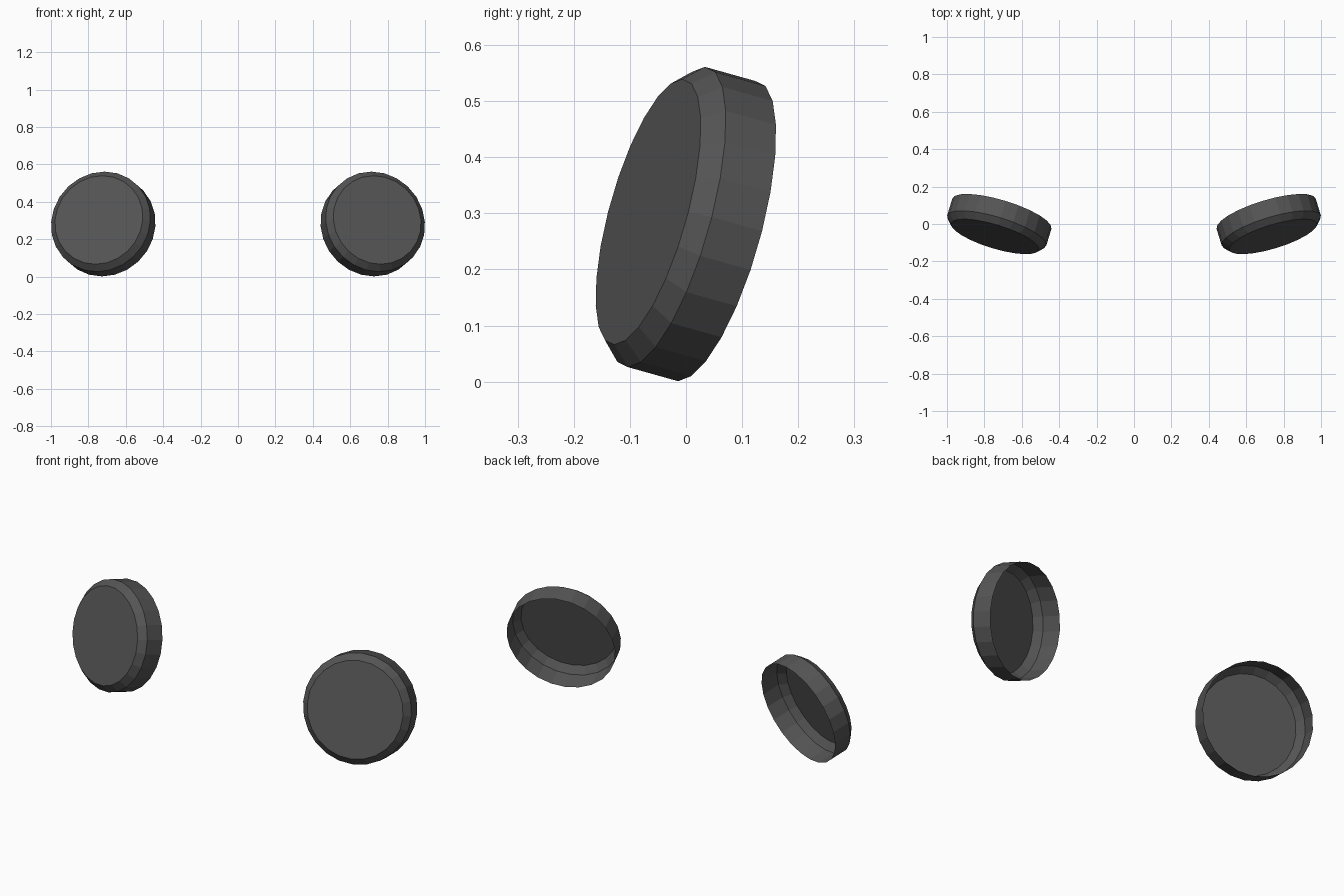
import bpy, bmesh
from math import sin, cos, pi, radians
from mathutils import Matrix, Euler

if "Cube" in bpy.data.objects:
    bpy.data.objects.remove(bpy.data.objects["Cube"])

SIDES = 24
# (radius, local y) from the front face edge, over the bevel, to the open back rim
PROFILE = [(0.245, -0.035), (0.277, 0.0), (0.277, 0.097)]


def open_cap(name, location, rotation):
    """Shallow bevelled cup facing -y, open at the back, mirrored across x = 0."""
    bm = bmesh.new()
    rings = [[bm.verts.new((r * sin(2 * pi * i / SIDES), y, r * cos(2 * pi * i / SIDES)))
              for i in range(SIDES)] for r, y in PROFILE]
    bm.faces.new(rings[0])
    for a, b in zip(rings, rings[1:]):
        for i in range(SIDES):
            j = (i + 1) % SIDES
            bm.faces.new((a[i], a[j], b[j], b[i]))
    bmesh.ops.recalc_face_normals(bm, faces=bm.faces[:])
    # make sure the front face points forward
    bm.faces.ensure_lookup_table()
    bm.normal_update()
    if bm.faces[0].normal.y > 0:
        bmesh.ops.reverse_faces(bm, faces=bm.faces[:])
    bm.transform(Matrix.Translation(location) @ Euler(rotation).to_matrix().to_4x4())
    mesh = bpy.data.meshes.new(name)
    bm.to_mesh(mesh)
    bm.free()
    obj = bpy.data.objects.new(name, mesh)
    bpy.context.collection.objects.link(obj)
    mirror = obj.modifiers.new("mirror", 'MIRROR')
    mirror.use_mirror_merge = False
    return obj


# Dark grey finish
dark = bpy.data.materials.new("dark_grey")
dark.diffuse_color = (0.09, 0.09, 0.09, 1)
dark.use_nodes = True
dark.node_tree.nodes["Principled BSDF"].inputs["Base Color"].default_value = dark.diffuse_color

# Pair of round caps, tilted up and turned outward
caps = open_cap("round_caps", (0.734, -0.035, 0.2935), (radians(-15), 0, radians(17)))
caps.data.materials.append(dark)
